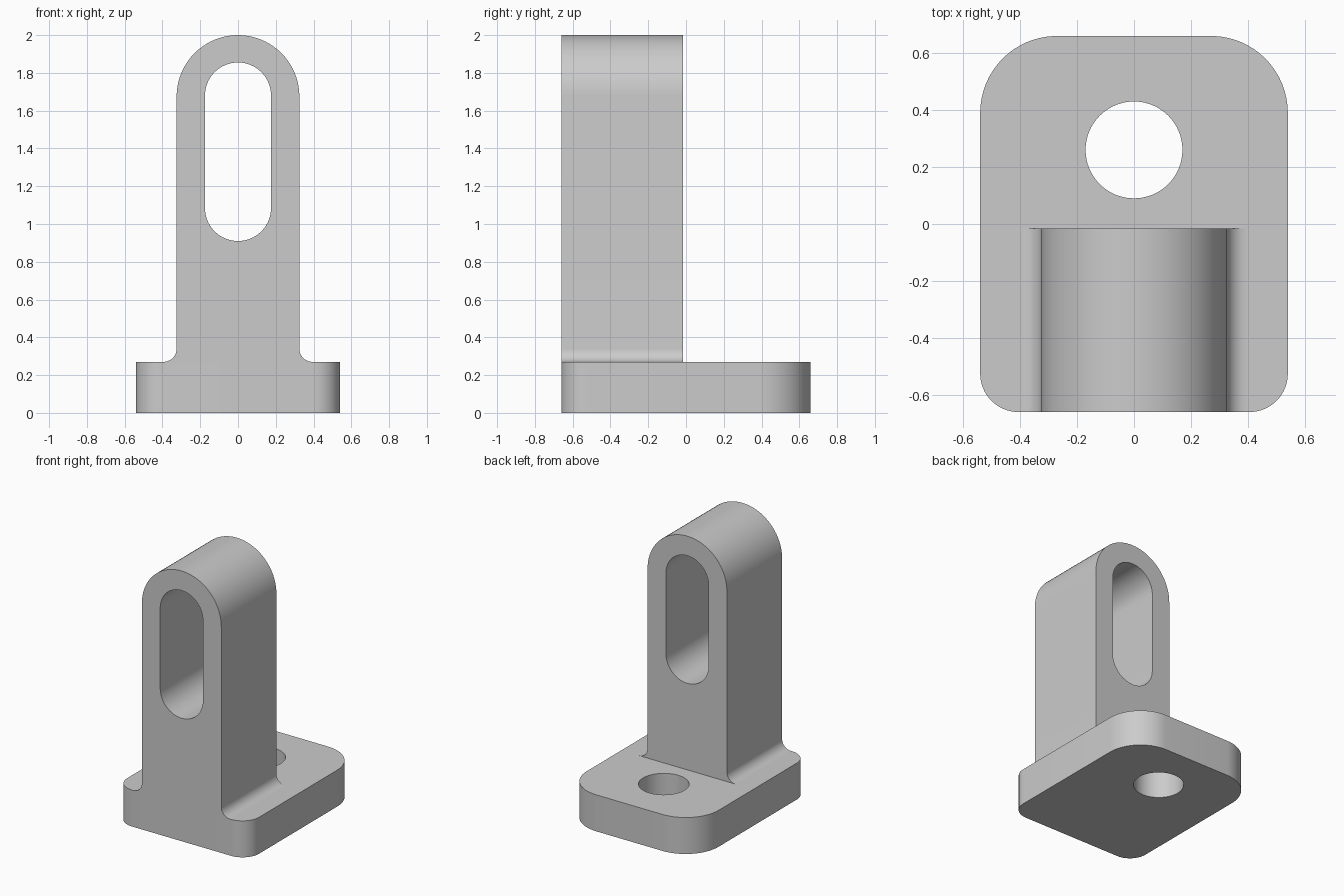
import bpy, bmesh
from math import pi, sin, cos, radians
from mathutils import Matrix

cube = bpy.data.objects.get("Cube")
if cube:
    bpy.data.objects.remove(cube, do_unlink=True)

grey = bpy.data.materials.new("plain grey")
grey.use_nodes = True
tone = (0.6, 0.6, 0.6, 1)
grey.diffuse_color = tone
grey.node_tree.nodes["Principled BSDF"].inputs["Base Color"].default_value = tone

# Main dimensions
HALF_W, HALF_D, BASE_H, TOP = 0.54, 0.66, 0.27, 2.0
FRONT_R, BACK_R = 0.135, 0.27
POST_W, POST_BACK, FILLET = 0.325, -0.015, 0.07
SLOT_R, SLOT_LOW, SLOT_HIGH = 0.175, 0.91, 1.855
HOLE_R, HOLE_Y = 0.17, 0.26


def arc(cx, cy, r, start, end, steps=16):
    """Points on an arc, angles in degrees."""
    angles = [radians(start + (end - start) * i / steps) for i in range(steps + 1)]
    return [(cx + r * cos(a), cy + r * sin(a)) for a in angles]


def prism(name, outline, low, high, upright=False):
    """Extrude an outline along z, or along y when upright."""
    bm = bmesh.new()
    face = bm.faces.new([bm.verts.new((u, v, 0)) for u, v in outline])
    ext = bmesh.ops.extrude_face_region(bm, geom=[face])
    for v in ext["geom"]:
        if isinstance(v, bmesh.types.BMVert):
            v.co.z = high - low
    if upright:
        bm.transform(Matrix.Translation((0, high, 0)) @ Matrix.Rotation(pi / 2, 4, "X"))
    else:
        bm.transform(Matrix.Translation((0, 0, low)))
    bmesh.ops.recalc_face_normals(bm, faces=bm.faces)
    mesh = bpy.data.meshes.new(name)
    bm.to_mesh(mesh)
    bm.free()
    mesh.materials.append(grey)
    obj = bpy.data.objects.new(name, mesh)
    bpy.context.collection.objects.link(obj)
    return obj


def combine(target, other, operation):
    """Boolean the other solid into the target and discard it."""
    mod = target.modifiers.new(operation.title(), "BOOLEAN")
    mod.operation, mod.object, mod.solver = operation, other, "EXACT"
    bpy.context.view_layer.objects.active = target
    bpy.ops.object.modifier_apply(modifier=mod.name)
    bpy.data.objects.remove(other, do_unlink=True)


# Base plate with larger corner radii at the back
fx, fy = HALF_W - FRONT_R, FRONT_R - HALF_D
bx, by = HALF_W - BACK_R, HALF_D - BACK_R
bracket = prism("bracket", arc(-fx, fy, FRONT_R, 180, 270) + arc(fx, fy, FRONT_R, 270, 360)
                + arc(bx, by, BACK_R, 0, 90) + arc(-bx, by, BACK_R, 90, 180), 0, BASE_H)

# Round-topped upright, flared into the plate by fillets
flare_x, flare_z = POST_W + FILLET, BASE_H + FILLET
post = prism("upright", arc(flare_x, flare_z, FILLET, 270, 180, 10)
             + arc(0, TOP - POST_W, POST_W, 0, 180, 40)
             + arc(-flare_x, flare_z, FILLET, 0, -90, 10), -HALF_D, POST_BACK, True)
combine(bracket, post, "UNION")

# Long slot through the upright and round hole through the plate
slot = prism("slot_cutter", arc(0, SLOT_HIGH - SLOT_R, SLOT_R, 0, 180, 32)
             + arc(0, SLOT_LOW + SLOT_R, SLOT_R, 180, 360, 32), -1, 0.5, True)
combine(bracket, slot, "DIFFERENCE")
hole = prism("hole_cutter", arc(0, HOLE_Y, HOLE_R, 0, 360, 64)[:-1], -0.5, 0.5)
combine(bracket, hole, "DIFFERENCE")

# Merge coplanar faces and smooth the rounded surfaces
bm = bmesh.new()
bm.from_mesh(bracket.data)
bmesh.ops.remove_doubles(bm, verts=bm.verts, dist=0.0001)
bmesh.ops.dissolve_limit(bm, angle_limit=radians(0.5), verts=bm.verts, edges=bm.edges)
bm.to_mesh(bracket.data)
bm.free()
bpy.ops.object.select_all(action="DESELECT")
bracket.select_set(True)
bpy.context.view_layer.objects.active = bracket
bpy.ops.object.shade_smooth_by_angle(angle=radians(30))
